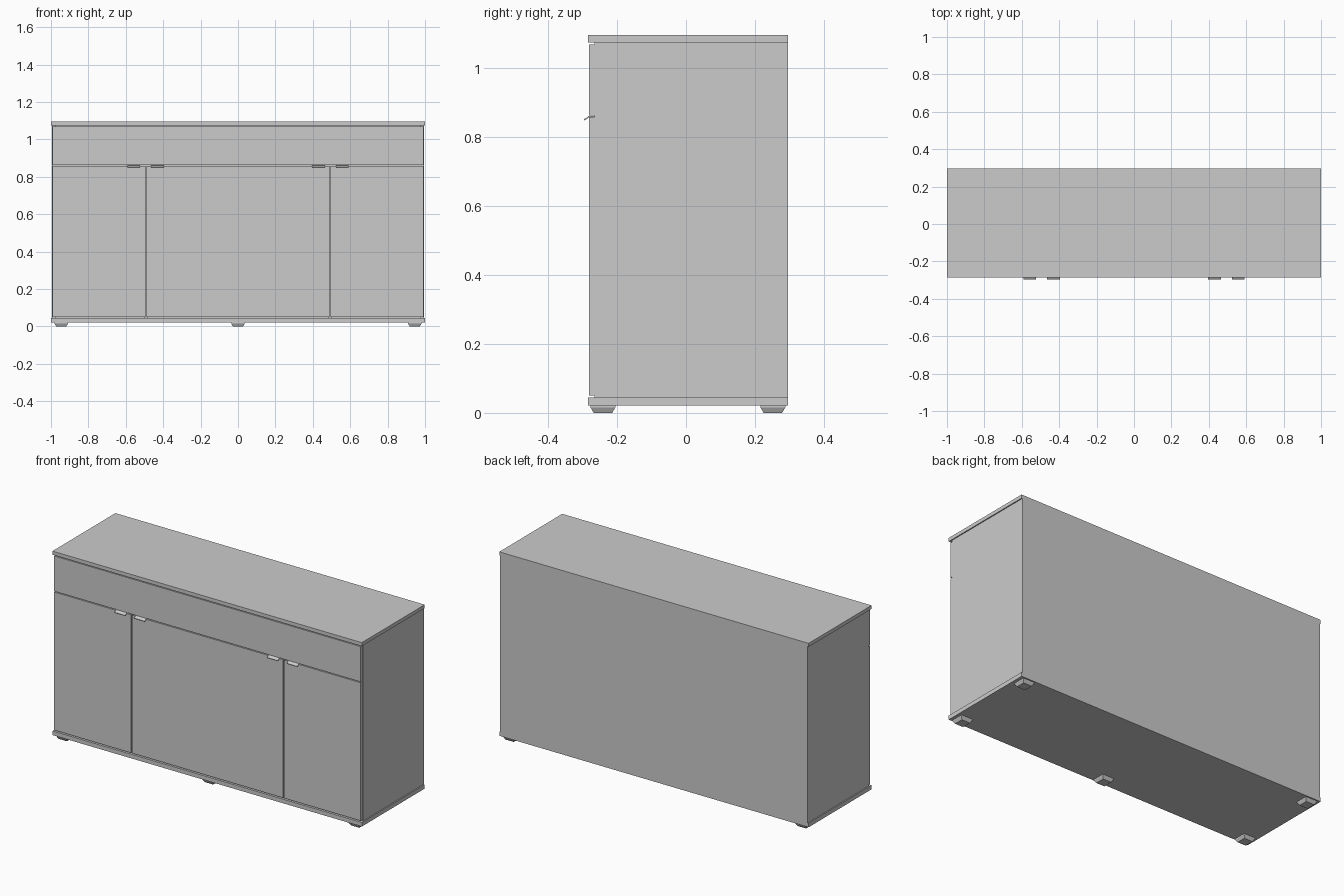
import bpy, bmesh

if "Cube" in bpy.data.objects:
    bpy.data.objects.remove(bpy.data.objects["Cube"])


def mesh_object(name, bm):
    bmesh.ops.recalc_face_normals(bm, faces=bm.faces)
    me = bpy.data.meshes.new(name)
    bm.to_mesh(me)
    bm.free()
    ob = bpy.data.objects.new(name, me)
    bpy.context.collection.objects.link(ob)
    return ob


def box(name, x0, x1, y0, y1, z0, z1):
    bm = bmesh.new()
    bmesh.ops.create_cube(bm, size=1)
    for v in bm.verts:
        v.co = (x1 if v.co.x > 0 else x0, y1 if v.co.y > 0 else y0, z1 if v.co.z > 0 else z0)
    return mesh_object(name, bm)


def extrude_x(name, profile, x0, x1):
    bm = bmesh.new()
    face = bm.faces.new([bm.verts.new((x0, y, z)) for y, z in profile])
    new = bmesh.ops.extrude_face_region(bm, geom=[face])["geom"]
    bmesh.ops.translate(bm, vec=(x1 - x0, 0, 0), verts=[g for g in new if isinstance(g, bmesh.types.BMVert)])
    return mesh_object(name, bm)


def foot(name, cx, cy):
    # square pad: short straight collar, then tapering to the floor
    bm = bmesh.new()
    rings = []
    for half, z in ((0.027, 0.0), (0.036, 0.016), (0.036, 0.021)):
        rings.append([bm.verts.new((cx + sx * half, cy + sy * half, z))
                      for sx, sy in ((-1, -1), (1, -1), (1, 1), (-1, 1))])
    bm.faces.new(rings[0])
    bm.faces.new(rings[-1])
    for a, b in zip(rings, rings[1:]):
        for i in range(4):
            j = (i + 1) % 4
            bm.faces.new((a[i], a[j], b[j], b[i]))
    return mesh_object(name, bm)


BACK, BODY, FRONT = 0.296, -0.265, -0.282
Z0, Z1 = 0.045, 1.075

# Top and base boards
box("top_board", -1, 1, -0.285, BACK, Z1, 1.096)
box("base_board", -1, 1, -0.285, BACK, 0.021, Z0)

# Carcass
for s, side in ((-1, "left"), (1, "right")):
    box(f"{side}_side_panel", *sorted((s * 0.972, s * 0.994)), BODY, BACK, Z0, Z1)
    box(f"{side}_divider", s * 0.492 - 0.01, s * 0.492 + 0.01, BODY, 0.286, Z0, 0.852)
box("back_panel", -0.972, 0.972, 0.286, BACK, Z0, Z1)
box("drawer_shelf", -0.972, 0.972, BODY, 0.286, 0.852, 0.87)

# Drawer front and doors
box("drawer_front", -0.991, 0.991, FRONT, BODY, 0.863, 1.069)
box("left_door", -0.991, -0.495, FRONT, BODY, 0.051, 0.858)
box("centre_door", -0.489, 0.489, FRONT, BODY, 0.051, 0.858)
box("right_door", 0.495, 0.991, FRONT, BODY, 0.051, 0.858)

# Bent tab handles over the door tops
tab = [(-0.265, 0.858), (-0.265, 0.861), (-0.282, 0.861), (-0.296, 0.852),
       (-0.296, 0.848), (-0.284, 0.855), (-0.282, 0.858)]
for s, side in ((-1, "left"), (1, "right")):
    extrude_x(f"{side}_inner_handle", tab, *sorted((s * 0.396, s * 0.464)))
    extrude_x(f"{side}_outer_handle", tab, *sorted((s * 0.523, s * 0.591)))

# Feet: four corners plus a front centre one
for s, side in ((-1, "left"), (1, "right")):
    foot(f"front_{side}_foot", s * 0.945, -0.241)
    foot(f"back_{side}_foot", s * 0.945, 0.252)
foot("front_centre_foot", 0, -0.241)
